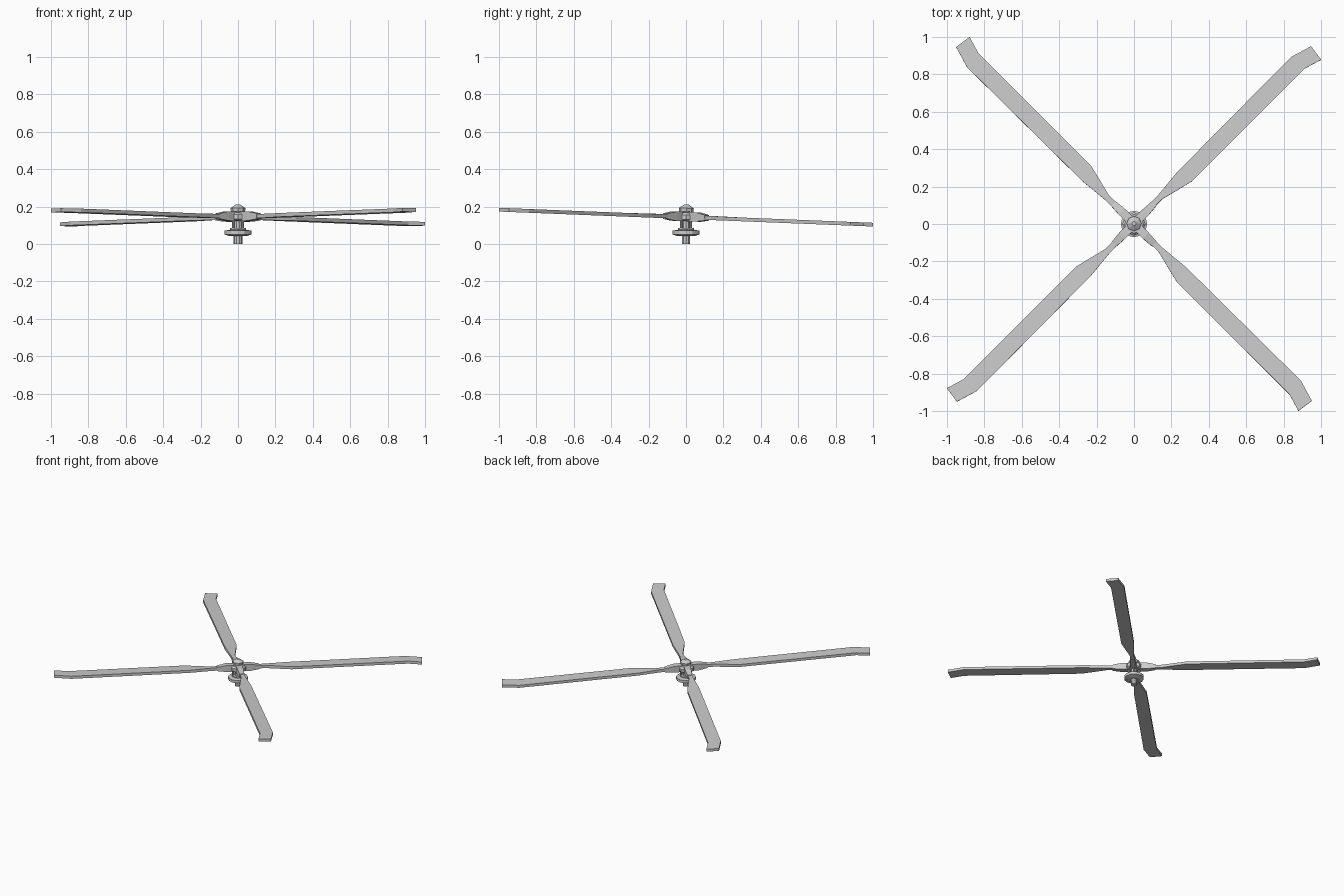
import bpy, bmesh, math
from mathutils import Matrix, Vector

if "Cube" in bpy.data.objects:
    bpy.data.objects.remove(bpy.data.objects["Cube"])

TILT = Matrix.Translation((0, 0, 0.143)) @ Matrix.Rotation(math.atan(-0.04), 4, 'X')


def finish(name, bm, matrix=Matrix()):
    bmesh.ops.recalc_face_normals(bm, faces=bm.faces)
    me = bpy.data.meshes.new(name)
    bm.to_mesh(me)
    bm.free()
    me.transform(matrix)
    ob = bpy.data.objects.new(name, me)
    bpy.context.collection.objects.link(ob)
    return ob


def lathe(name, profile, sides, matrix=Matrix()):
    """Closed solid of revolution from (radius, z) pairs."""
    bm = bmesh.new()
    rings = [[bm.verts.new((r * math.cos(2 * math.pi * i / sides),
                            r * math.sin(2 * math.pi * i / sides), z))
              for i in range(sides)] for r, z in profile]
    for a, b in zip(rings, rings[1:]):
        for i in range(sides):
            j = (i + 1) % sides
            bm.faces.new((a[i], a[j], b[j], b[i]))
    bm.faces.new(rings[0])
    bm.faces.new(rings[-1])
    return finish(name, bm, matrix)


def loft(name, stations, matrix):
    """Box sections (u_left, v_left, u_right, v_right, z_low, z_high) joined along u."""
    bm = bmesh.new()
    rings = []
    for ul, vl, ur, vr, lo, hi in stations:
        pts = ((ul, vl, lo), (ur, vr, lo), (ur, vr, hi), (ul, vl, hi))
        rings.append([bm.verts.new(p) for p in pts])
    for a, b in zip(rings, rings[1:]):
        for i in range(4):
            j = (i + 1) % 4
            bm.faces.new((a[i], a[j], b[j], b[i]))
    bm.faces.new(rings[0])
    bm.faces.new(rings[-1])
    return finish(name, bm, matrix)


# Mast, swashplate and hub cap
lathe("mast", [(0.023, 0), (0.023, 0.18)], 10)
lathe("swashplate", [(0.045, 0.042), (0.071, 0.05), (0.071, 0.071), (0.042, 0.076), (0.042, 0.085)], 12)
lathe("rotor_hub", [(0.05, -0.02), (0.062, -0.012), (0.062, 0.012), (0.05, 0.024)], 8, TILT)
lathe("hub_cap", [(0.038, 0.03), (0.04, 0.048), (0.012, 0.067)], 8, TILT)

blade = [(0.13, 0.017, 0.13, -0.013, -0.010, 0.012),
         (0.20, 0.018, 0.20, -0.013, -0.010, 0.012),
         (0.36, 0.033, 0.382, -0.058, -0.010, 0.010),
         (1.225, 0.038, 1.232, -0.057, -0.010, 0.010),
         (1.342, 0.003, 1.329, -0.086, -0.010, 0.010)]
grip = [(0.03, 0.022, 0.03, -0.022, -0.022, 0.028),
        (0.09, 0.022, 0.09, -0.022, -0.022, 0.028),
        (0.155, 0.018, 0.155, -0.016, -0.014, 0.016)]

# Four blades with their grips and pitch links
for k in range(4):
    turn = Matrix.Rotation(math.radians(45 + 90 * k), 4, 'Z')
    loft(f"blade_{k + 1}", blade, TILT @ turn)
    loft(f"blade_grip_{k + 1}", grip, TILT @ turn)
    lathe(f"pitch_link_{k + 1}", [(0.006, 0.07), (0.006, 0.13)], 6,
          turn @ Matrix.Translation((0.036, 0, 0)))
